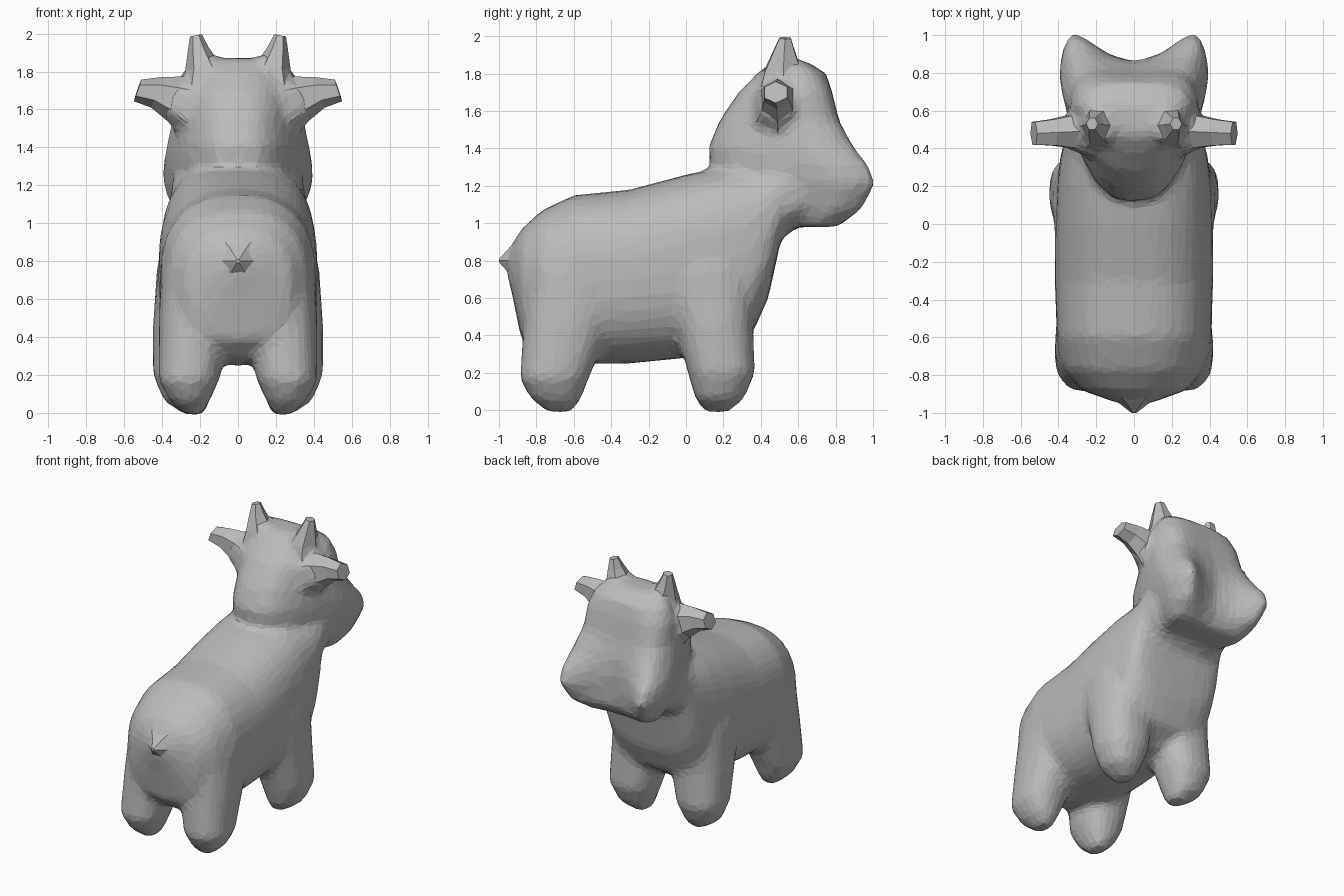
import bpy, bmesh, math
from mathutils import Vector

cube = bpy.data.objects.get("Cube")
if cube:
    bpy.data.objects.remove(cube)

grey = bpy.data.materials.new("plain grey")
grey.use_nodes = True
grey.diffuse_color = (0.5, 0.5, 0.5, 1)
grey.node_tree.nodes["Principled BSDF"].inputs["Base Color"].default_value = (0.5, 0.5, 0.5, 1)


def loft(bm, rings):
    """Skin a list of point rings and cap both ends."""
    loops = [[bm.verts.new(p) for p in ring] for ring in rings]
    n = len(loops[0])
    faces = [bm.faces.new((a[i], a[(i + 1) % n], b[(i + 1) % n], b[i]))
             for a, b in zip(loops, loops[1:]) for i in range(n)]
    faces += [bm.faces.new(loops[0]), bm.faces.new(loops[-1])]
    bmesh.ops.recalc_face_normals(bm, faces=faces)


def oval(n, power):
    """Unit rounded-square outline."""
    for i in range(n):
        t = math.tau * i / n
        yield tuple(math.copysign(abs(f) ** power, f) for f in (math.cos(t), math.sin(t)))


def spike(bm, stations, sides=6):
    """Faceted spike through (centre, radius across, radius along y)."""
    pts = [Vector(s[0]) for s in stations]
    axis = (pts[-1] - pts[0]).normalized()
    guide = Vector((0, 0, 1)) if abs(axis.y) > .9 else Vector((0, 1, 0))
    along = (guide - axis * guide.dot(axis)).normalized()
    across = axis.cross(along)
    loft(bm, [[p + across * r * u + along * q * v for u, v in oval(sides, 1)]
              for p, (_, r, q) in zip(pts, stations)])


def finish(bm, name):
    mesh = bpy.data.meshes.new(name)
    bm.to_mesh(mesh)
    bm.free()
    mesh.materials.append(grey)
    obj = bpy.data.objects.new(name, mesh)
    bpy.context.collection.objects.link(obj)
    return obj


skin = bmesh.new()

# Torso and neck: y, bottom, top, half width, roundness
torso = [(-.96, .74, .84, .05, 1), (-.93, .62, .89, .14, .9), (-.88, .38, .97, .28, .85),
         (-.77, .28, 1.07, .37, .82), (-.6, .25, 1.15, .41, .82), (-.3, .25, 1.18, .42, .82),
         (0, .28, 1.26, .42, .78), (.2, .31, 1.3, .41, .72), (.36, .42, 1.32, .39, .7),
         (.44, .6, 1.35, .37, .7), (.51, .92, 1.38, .35, .7), (.66, 1.02, 1.38, .34, .7)]
loft(skin, [[(w * u, y, (a + b) / 2 + (b - a) / 2 * v) for u, v in oval(32, power)]
            for y, a, b, w, power in torso])

# Legs: z, back, front, inner, outer
front_leg = [(-.01, .1, .23, .18, .28), (.06, .05, .31, .15, .39), (.2, .01, .37, .1, .45),
             (.45, -.06, .36, .04, .45), (.75, -.18, .38, .02, .43), (1.05, -.1, .36, .02, .36)]
rear_leg = [(-.01, -.74, -.61, .19, .28), (.06, -.83, -.56, .15, .36), (.17, -.89, -.52, .1, .42),
            (.45, -.87, -.4, .04, .42), (.75, -.85, -.24, .02, .41), (.97, -.77, -.3, .02, .34)]
for leg in (front_leg, rear_leg):
    for side in (-1, 1):
        loft(skin, [[(side * ((c + d) / 2 + (d - c) / 2 * u), (a + b) / 2 + (b - a) / 2 * v, z)
                     for u, v in oval(20, .85)] for z, a, b, c, d in leg])

# Head: z, back, front, half width, depth of the hollow between the muzzle lobes
head = [(.98, .45, .85, .28, .05), (1.07, .35, 1.02, .35, .16), (1.21, .2, 1.14, .4, .28),
        (1.31, .13, 1.1, .4, .24), (1.41, .12, .99, .38, .14), (1.55, .18, .87, .35, .06),
        (1.7, .28, .81, .34, .03), (1.8, .38, .75, .3, 0), (1.87, .47, .64, .22, 0)]
rings = []
for z, back, front, w, dent in head:
    ring = []
    for u, v in oval(40, .65):
        x = w * u * (1 - .36 * max(0, .25 - v))
        y = (back + front) / 2 + (front - back) / 2 * v
        ring.append((x, y - dent * max(0, v) * max(0, 1 - (u / .85) ** 2), z))
    rings.append(ring)
loft(skin, rings)

# Ears and horns, with broad roots blended into the skin
for side, label in ((1, "left"), (-1, "right")):
    spike(skin, [((side * .1, .49, 1.57), .24, .2), ((side * .36, .49, 1.66), .12, .1)])
    spike(skin, [((side * .14, .52, 1.68), .18, .16), ((side * .19, .52, 1.88), .08, .09)])
    ear = bmesh.new()
    spike(ear, [((side * .2, .49, 1.59), .2, .16), ((side * .33, .49, 1.655), .125, .1),
                ((side * .43, .485, 1.69), .085, .08), ((side * .53, .48, 1.7), .06, .07)])
    finish(ear, label + "_ear")
    horn = bmesh.new()
    spike(horn, [((side * .17, .52, 1.7), .16, .15), ((side * .185, .52, 1.82), .095, .11),
                 ((side * .21, .525, 1.92), .055, .065), ((side * .222, .53, 1.99), .032, .035)])
    finish(horn, label + "_horn")

# Tail
tail = bmesh.new()
spike(tail, [((0, -.88, .8), .2, .16), ((0, -.945, .8), .085, .08), ((0, -1, .8), .012, .01)])
finish(tail, "tail")

# Blend the masses into one faceted skin
body = finish(skin, "body")
blend = body.modifiers.new("blend", 'REMESH')
blend.mode = 'VOXEL'
blend.voxel_size = .025
soften = body.modifiers.new("soften", 'SMOOTH')
soften.factor = .5
soften.iterations = 10
facet = body.modifiers.new("facet", 'DECIMATE')
facet.ratio = .12
